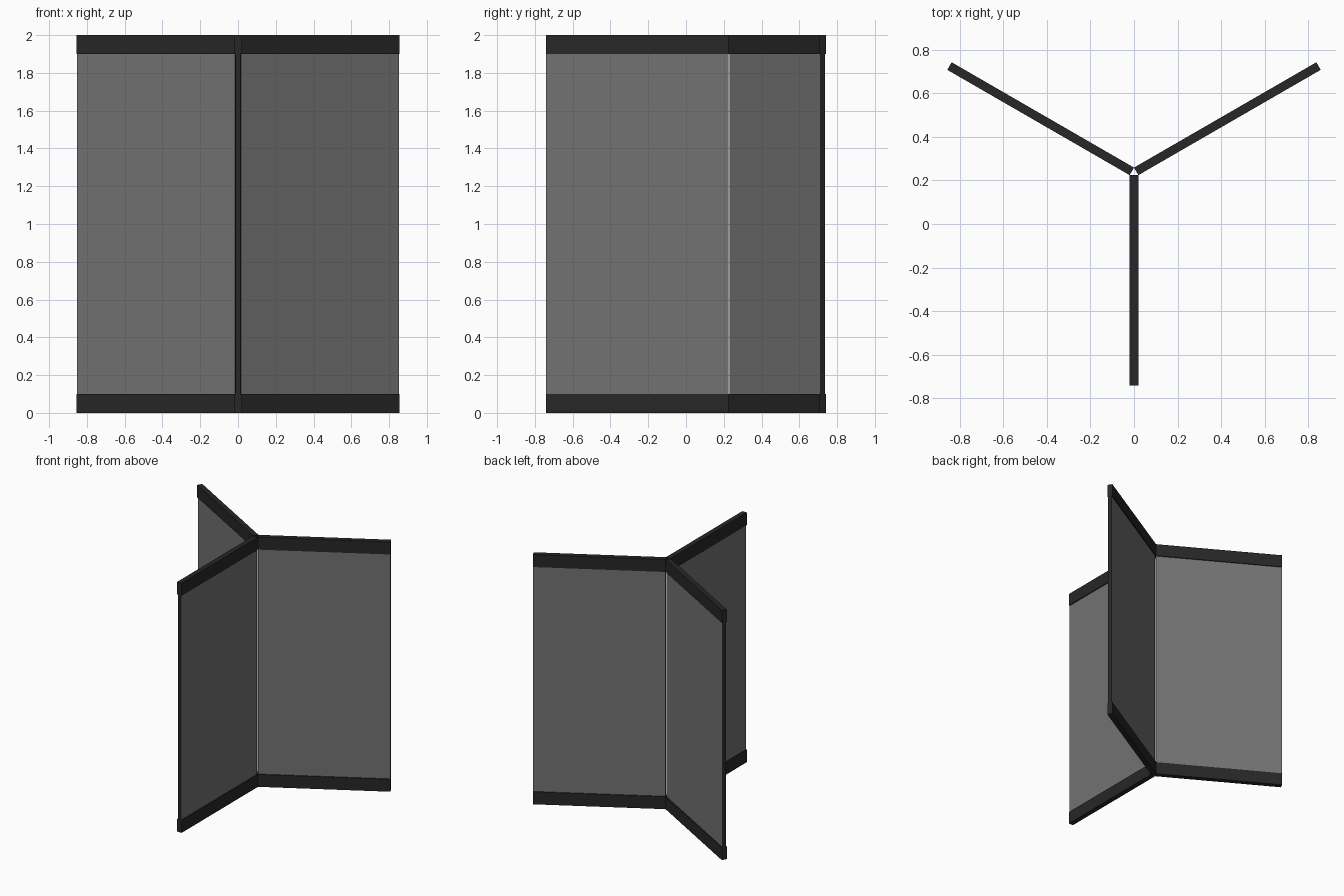
import bpy, bmesh
from math import radians
from mathutils import Matrix, Vector

if "Cube" in bpy.data.objects:
    bpy.data.objects.remove(bpy.data.objects["Cube"])

HUB = Vector((0, 0.2356, 0))      # axis where the three wings meet
R_IN, R_OUT = 0.0115, 0.977       # wing extent measured from the hub


def material(name, rgba):
    m = bpy.data.materials.new(name)
    m.diffuse_color = rgba
    m.use_nodes = True
    m.node_tree.nodes["Principled BSDF"].inputs["Base Color"].default_value = m.diffuse_color
    return m


dark = material("dark_frame", (0.02, 0.02, 0.02, 1))
grey = material("grey_panel", (0.17, 0.17, 0.17, 1))


def wing_box(name, angle, width, z0, z1, face_mat, end_mat):
    """Box running outward from the hub along the given angle."""
    bm = bmesh.new()
    bmesh.ops.create_cube(bm, size=1)
    bmesh.ops.scale(bm, vec=(R_OUT - R_IN, width, z1 - z0), verts=bm.verts)
    bmesh.ops.translate(bm, vec=((R_OUT + R_IN) / 2, 0, (z0 + z1) / 2), verts=bm.verts)
    bm.normal_update()
    for f in bm.faces:
        f.material_index = 0 if abs(f.normal.y) > 0.9 else 1
    bm.transform(Matrix.Translation(HUB) @ Matrix.Rotation(radians(angle), 4, 'Z'))
    me = bpy.data.meshes.new(name)
    bm.to_mesh(me)
    bm.free()
    me.materials.append(face_mat)
    me.materials.append(end_mat)
    bpy.context.collection.objects.link(bpy.data.objects.new(name, me))


# three wings, each a panel with dark edges between two thicker rails
for label, angle in (("front", -90), ("right", 30), ("left", 150)):
    wing_box(label + "_panel", angle, 0.025, 0.1, 1.9, grey, dark)
    wing_box(label + "_bottom_rail", angle, 0.04, 0.0, 0.1, dark, dark)
    wing_box(label + "_top_rail", angle, 0.04, 1.9, 2.0, dark, dark)
